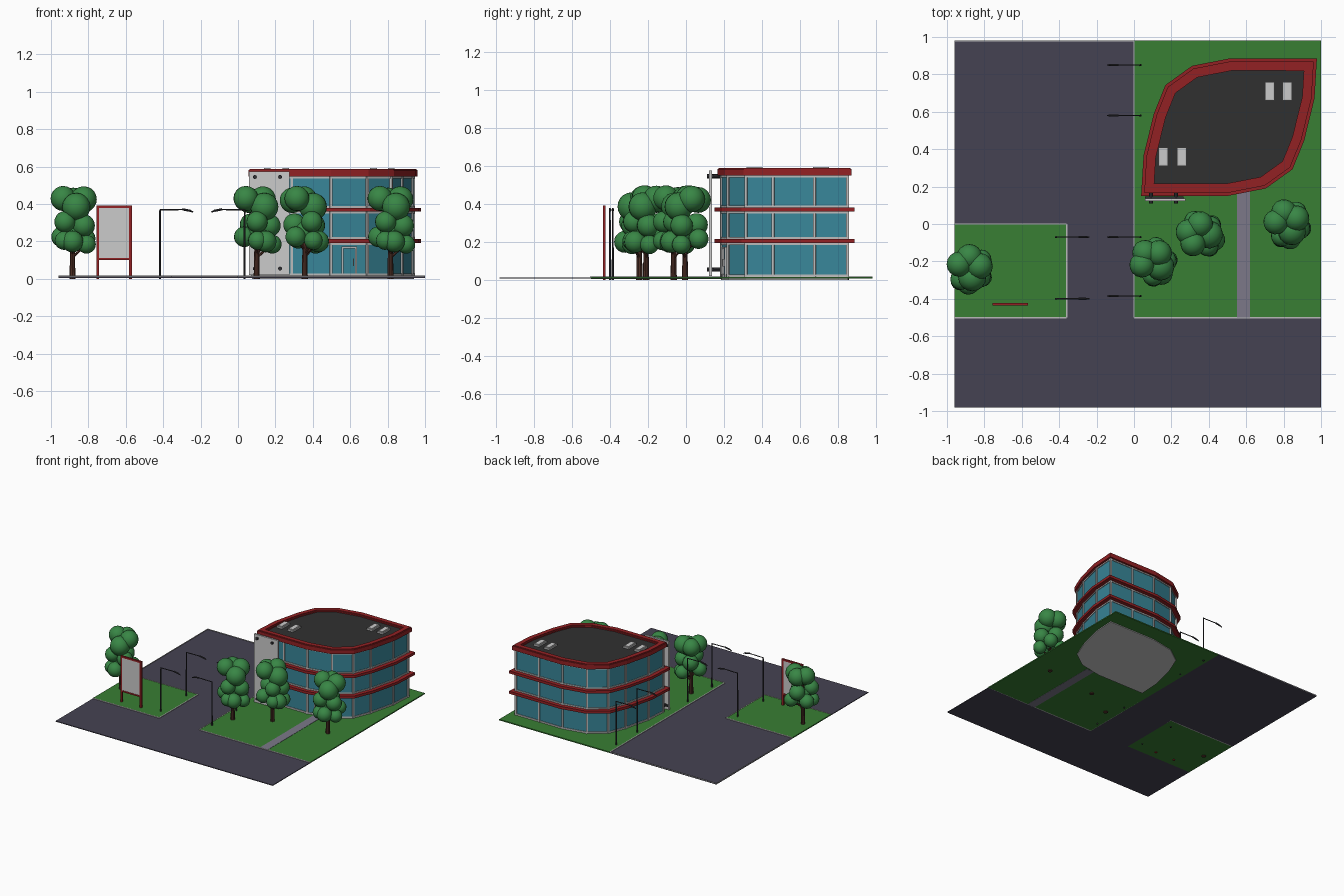
import bpy, bmesh, math
from mathutils import Vector, Matrix

if "Cube" in bpy.data.objects:
    bpy.data.objects.remove(bpy.data.objects["Cube"])

def mat(name, r, g, b):
    m = bpy.data.materials.new(name)
    m.diffuse_color = (r, g, b, 1)
    m.use_nodes = True
    m.node_tree.nodes["Principled BSDF"].inputs["Base Color"].default_value = m.diffuse_color
    return m

ASPHALT = mat("asphalt", .06, .055, .085)
GRASS = mat("grass", .04, .21, .033)
PATH = mat("paving", .2, .19, .25)
RED = mat("red_trim", .29, .015, .017)
GLASS = mat("glass", .04, .24, .32)
ROOF = mat("roofing", .03, .03, .03)
BLACK = mat("black_metal", .03, .03, .035)
LEAF = mat("leaves", .04, .24, .06)
BARK = mat("bark", .08, .03, .02)
FRAME = mat("frame", .5, .5, .5)

def finish(bm, name, material=None):
    bmesh.ops.recalc_face_normals(bm, faces=bm.faces[:])
    me = bpy.data.meshes.new(name)
    bm.to_mesh(me)
    bm.free()
    ob = bpy.data.objects.new(name, me)
    bpy.context.collection.objects.link(ob)
    if material:
        me.materials.append(material)
    return ob

def add_box(bm, x0, x1, y0, y1, z0, z1, m=Matrix()):
    t = Matrix.Translation(((x0 + x1) / 2, (y0 + y1) / 2, (z0 + z1) / 2))
    bmesh.ops.create_cube(bm, size=1, matrix=m @ t @ Matrix.Diagonal((x1 - x0, y1 - y0, z1 - z0, 1)))

def boxes(name, material, *specs):
    bm = bmesh.new()
    for s in specs:
        add_box(bm, *s)
    return finish(bm, name, material)

def add_rod(bm, a, b, r0, r1=None, n=8):
    a, b = Vector(a), Vector(b)
    d = b - a
    m = Matrix.Translation((a + b) / 2) @ d.to_track_quat('Z', 'Y').to_matrix().to_4x4()
    bmesh.ops.create_cone(bm, cap_ends=True, segments=n, radius1=r0,
                          radius2=r0 if r1 is None else r1, depth=d.length, matrix=m)

# Ground surfaces
Z = .006
boxes("asphalt", ASPHALT, (-.96, 1, -.98, -.5, Z, .012), (-.36, 0, -.5, 0, Z, .012),
      (-.96, 0, 0, .98, Z, .012))
boxes("lawn", GRASS, (-.96, -.36, -.5, 0, Z, .015), (0, 1, -.5, .98, Z, .015))
boxes("footpath", PATH, (.55, .62, -.5, .19, .005, .017))
K = .004
boxes("kerbs", FRAME, (-.96, -.36, -K, K, Z, .017), (-.36 - K, -.36 + K, -.5, 0, Z, .017),
      (-.96, -.36, -.5 - K, -.5 + K, Z, .017), (-K, K, -.5, .98, Z, .017),
      (0, 1, -.5 - K, -.5 + K, Z, .017), (-.96, 0, .98 - K, .98, Z, .017),
      (-.96, -.96 + K, 0, .98, Z, .017))

# Building outline: half the points, the rest by point symmetry
half = [(.50, .15), (.705, .19), (.848, .293), (.91, .446), (.965, .67), (.978, .885)]
outline = [Vector(p) for p in half] + [Vector((1.016 - x, 1.036 - y)) for x, y in half]

def inset(d):
    pts, n = [], len(outline)
    for i, p in enumerate(outline):
        e0 = (p - outline[i - 1]).normalized()
        e1 = (outline[(i + 1) % n] - p).normalized()
        n0, n1 = Vector((-e0.y, e0.x)), Vector((-e1.y, e1.x))
        pts.append(p + (n0 + n1) * d / (1 + n0.dot(n1)))
    return pts

def slab(name, d, z0, z1, material):
    bm = bmesh.new()
    lo = [bm.verts.new((*p, z0)) for p in inset(d)]
    hi = [bm.verts.new((*p, z1)) for p in inset(d)]
    bm.faces.new(lo)
    bm.faces.new(hi)
    n = len(lo)
    for i in range(n):
        j = (i + 1) % n
        bm.faces.new((lo[i], lo[j], hi[j], hi[i]))
    return finish(bm, name, material)

def ring(name, d0, d1, z0, z1, material):
    bm = bmesh.new()
    loops = [[bm.verts.new((*p, z)) for p in inset(d)]
             for d, z in ((d0, z0), (d0, z1), (d1, z1), (d1, z0))]
    n = len(loops[0])
    for k in range(4):
        a, b = loops[k], loops[(k + 1) % 4]
        for i in range(n):
            j = (i + 1) % n
            bm.faces.new((a[i], a[j], b[j], b[i]))
    return finish(bm, name, material)

slab("foundation", .034, 0, .025, None)
slab("glass_walls", .037, .025, .56, GLASS)
for i, z in enumerate((.193, .359)):
    ring(f"floor_ledge_{i + 1}", 0, .04, z, z + .021, RED)
ring("roof_parapet", .016, .066, .548, .582, RED)
ring("parapet_cap", .022, .058, .582, .588, RED)
slab("roof_deck", .05, .555, .573, ROOF)
for i, z in enumerate((.018, .182, .214, .349, .380, .538)):
    ring(f"window_rail_{i + 1}", .032, .042, z, z + .011, FRAME)

# Window mullions at the corners and halfway along long walls
bm = bmesh.new()
wall = inset(.036)
for i, p in enumerate(wall):
    q = wall[(i + 1) % len(wall)]
    ang = math.atan2(q.y - p.y, q.x - p.x)
    for c in [p] + ([(p + q) / 2] if (q - p).length > .3 else []):
        add_box(bm, -.007, .007, -.007, .007, .016, .55,
                Matrix.Translation((*c, 0)) @ Matrix.Rotation(ang, 4, 'Z'))
finish(bm, "mullions", FRAME)

# Entrance door on the wall above the path
p, q = wall[0], wall[1]
at = Matrix.Translation((*((p + q) / 2), 0)) @ Matrix.Rotation(math.atan2(q.y - p.y, q.x - p.x), 4, 'Z')
bm = bmesh.new()
for s in ((-.042, -.032), (.032, .042)):
    add_box(bm, *s, -.01, .004, .016, .172, at)
add_box(bm, -.042, .042, -.01, .004, .162, .172, at)
add_box(bm, -.032, .032, -.006, .004, .016, .03, at)
add_box(bm, .02, .024, -.016, -.004, .07, .11, at)
finish(bm, "entrance_door_frame", FRAME)

# Roof units
for i, (x, y) in enumerate(((.157, .36), (.255, .36), (.725, .71), (.82, .71))):
    boxes(f"roof_unit_{i + 1}", FRAME, (x - .025, x + .025, y - .05, y + .05, .57, .587))
    boxes(f"roof_unit_cover_{i + 1}", None, (x - .018, x + .018, y - .043, y + .043, .585, .592))

# Tall wall sign, blank, with stand-off brackets
boxes("sign_panel", None, (.06, .275, .122, .137, .02, .575))
bm = bmesh.new()
for z in (.055, .545):
    add_box(bm, .06, .265, .137, .147, z - .008, z + .008)
    for x in (.09, .225):
        add_rod(bm, (x, .11, z), (x, .185, z), .011)
finish(bm, "sign_brackets", BLACK)

# Billboard
boxes("billboard_panel", None, (-.745, -.58, -.434, -.426, .105, .385))
boxes("billboard_frame", RED, (-.757, -.743, -.437, -.423, 0, .392),
      (-.582, -.568, -.437, -.423, 0, .392), (-.75, -.575, -.437, -.423, .378, .392),
      (-.75, -.575, -.437, -.423, .1, .112))

# Street lamps
lamps = [(.035, y, -1) for y in (.85, .58, -.07, -.385)] + [(-.417, y, 1) for y in (-.07, -.40)]
for i, (x, y, s) in enumerate(lamps):
    bm = bmesh.new()
    add_rod(bm, (x, y, 0), (x, y, .372), .006, .004)
    add_rod(bm, (x, y, .369), (x + s * .13, y, .371), .0035)
    add_rod(bm, (x + s * .12, y, .372), (x + s * .16, y, .364), .006)
    add_rod(bm, (x + s * .157, y, .366), (x + s * .178, y, .357), .006, .003)
    finish(bm, f"street_lamp_{i + 1}", BLACK)

# Trees: crown blobs as x, y, z, radius about the trunk
blobs = [(-.05, .03, .43, .067), (.06, .02, .425, .07), (.005, .07, .42, .068),
         (.02, -.04, .385, .075), (-.04, -.05, .305, .057), (.06, -.035, .285, .06),
         (.01, .06, .29, .06), (-.058, .035, .225, .055), (.07, .055, .215, .053),
         (.0, -.075, .2, .058), (.075, -.04, .185, .05), (-.045, -.06, .205, .05),
         (.0, .0, .25, .06)]
trees = [(-.885, -.245, 0), (.10, -.21, 40), (.357, -.065, 75), (.815, -.005, 15)]
for i, (x, y, turn) in enumerate(trees):
    place = Matrix.Translation((x, y, 0)) @ Matrix.Rotation(math.radians(turn), 4, 'Z')
    bm = bmesh.new()
    for bx, by, bz, r in blobs:
        bmesh.ops.create_uvsphere(bm, u_segments=16, v_segments=10, radius=r,
                                  matrix=Matrix.Translation((bx, by, bz)))
    bm.transform(place)
    crown = finish(bm, f"tree_crown_{i + 1}", LEAF)
    for f in crown.data.polygons:
        f.use_smooth = True
    bm = bmesh.new()
    add_rod(bm, (0, 0, 0), (0, 0, .38), .017, .008, 10)
    for bx, by, bz, r in blobs[:-1]:
        add_rod(bm, (0, 0, bz - .07), (bx, by, bz), .008, .004, 6)
    bm.transform(place)
    finish(bm, f"tree_trunk_{i + 1}", BARK)
